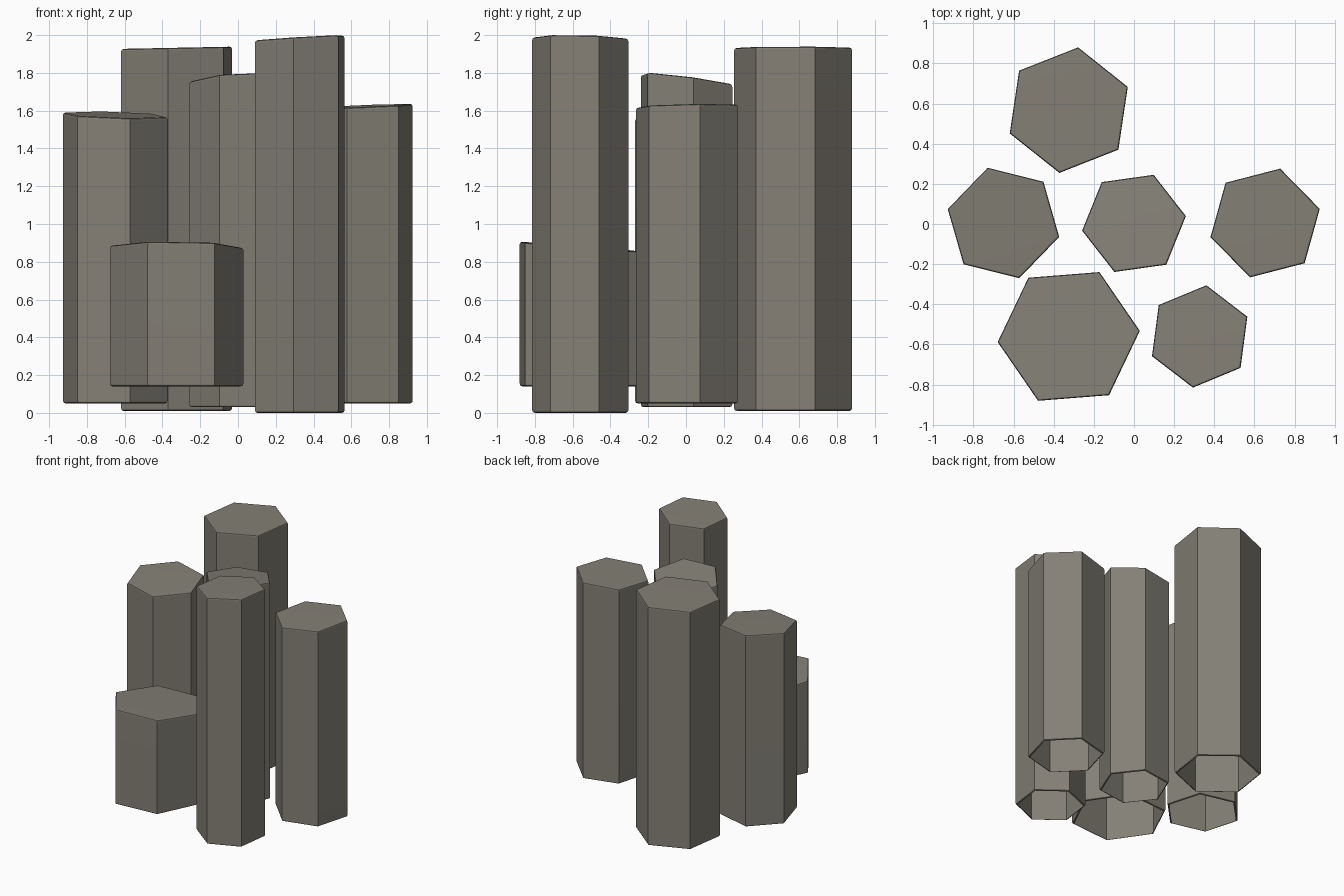
import bpy, bmesh
from math import cos, sin, radians

if "Cube" in bpy.data.objects:
    bpy.data.objects.remove(bpy.data.objects["Cube"])

stone = bpy.data.materials.new("warm_grey_basalt")
stone.diffuse_color = (0.23, 0.215, 0.18, 1)
stone.use_nodes = True
stone.node_tree.nodes["Principled BSDF"].inputs["Base Color"].default_value = stone.diffuse_color

BEVEL = 0.015

# name: centre x, y, radius, corner angle, base z, top z at centre, top slope in x, in y
COLUMNS = {
    "back_column":        (-0.325,  0.567, 0.316, 81.5, 0.01, 1.933,  0.02,  0.00),
    "left_column":        (-0.650,  0.005, 0.286, 106., 0.05, 1.578, -0.03,  0.06),
    "centre_column":      ( 0.000,  0.003, 0.261, 68.0, 0.03, 1.766,  0.06, -0.128),
    "right_column":       ( 0.653,  0.005, 0.281, 74.5, 0.05, 1.624,  0.04,  0.02),
    "front_left_stump":   (-0.325, -0.560, 0.355, 64.5, 0.14, 0.880, -0.01, -0.08),
    "front_right_column": ( 0.327, -0.560, 0.257, 82.5, 0.00, 1.985,  0.06, -0.02),
}


def column(name, cx, cy, r, angle, z0, z1, sx, sy):
    bm = bmesh.new()

    def ring(radius, z, tilted):
        verts = []
        for i in range(6):
            a = radians(angle + 60 * i)
            x, y = radius * cos(a), radius * sin(a)
            tilt = sx * x + sy * y if tilted else 0
            verts.append(bm.verts.new((cx + x, cy + y, z + tilt)))
        return verts

    # softened bottom rim (open underneath), shaft, softened slanted top rim
    rings = [ring(r - BEVEL, z0, False), ring(r - BEVEL * 0.29, z0 + BEVEL * 0.29, False),
             ring(r, z0 + BEVEL, False), ring(r, z1 - BEVEL, True),
             ring(r - BEVEL * 0.29, z1 - BEVEL * 0.29, True), ring(r - BEVEL, z1, True)]
    for lo, hi in zip(rings, rings[1:]):
        for i in range(6):
            j = (i + 1) % 6
            bm.faces.new((lo[i], lo[j], hi[j], hi[i]))
    bm.faces.new(rings[-1])

    mesh = bpy.data.meshes.new(name)
    bm.to_mesh(mesh)
    bm.free()
    mesh.materials.append(stone)
    ob = bpy.data.objects.new(name, mesh)
    bpy.context.collection.objects.link(ob)

    # smooth only the rounded rims, keep the six sides flat
    bpy.ops.object.select_all(action='DESELECT')
    ob.select_set(True)
    bpy.context.view_layer.objects.active = ob
    bpy.ops.object.shade_smooth_by_angle(angle=radians(35))
    wn = ob.modifiers.new("flat_sides", 'WEIGHTED_NORMAL')
    wn.keep_sharp = True


for name, spec in COLUMNS.items():
    column(name, *spec)
